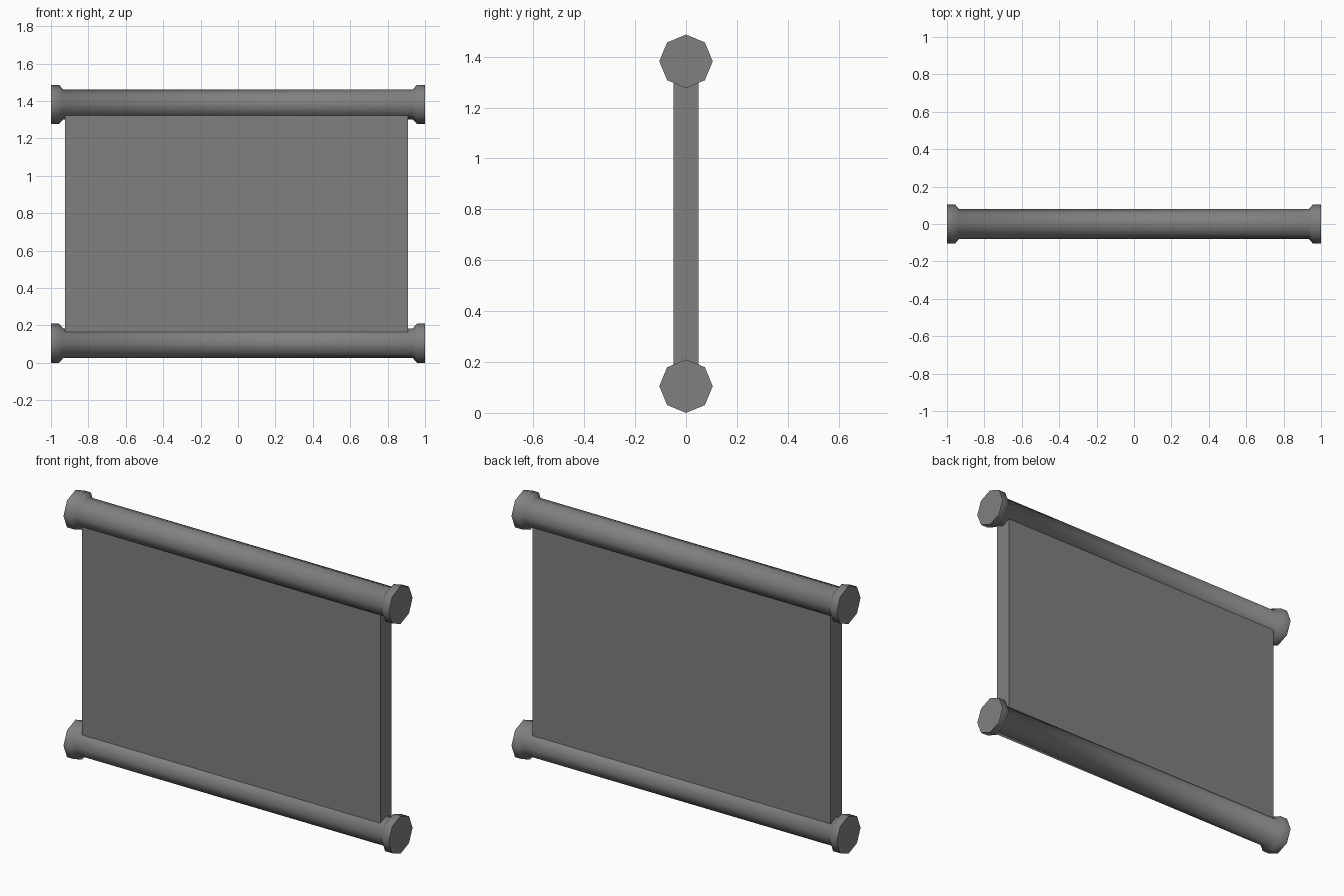
import bpy
import bmesh
from math import cos, sin, tau, radians

cube = bpy.data.objects.get("Cube")
if cube:
    bpy.data.objects.remove(cube)

grey = bpy.data.materials.new("mid_grey")
grey.use_nodes = True
colour = (0.216, 0.216, 0.216, 1)
grey.diffuse_color = colour
grey.node_tree.nodes["Principled BSDF"].inputs["Base Color"].default_value = colour

SIDES = 8
ROD_RADIUS, CAP_RADIUS = 0.08, 0.105
LOW_Z, HIGH_Z = 0.105, 1.382


def finish(name, bm):
    bmesh.ops.recalc_face_normals(bm, faces=bm.faces)
    mesh = bpy.data.meshes.new(name)
    bm.to_mesh(mesh)
    bm.free()
    mesh.materials.append(grey)
    obj = bpy.data.objects.new(name, mesh)
    bpy.context.collection.objects.link(obj)
    return obj


def roller(name, z):
    """Octagonal rod along x with a flared cap at each end."""
    half = [(0.935, ROD_RADIUS), (0.957, CAP_RADIUS), (1.0, CAP_RADIUS)]
    profile = [(-x, r) for x, r in reversed(half)] + half
    bm = bmesh.new()
    rings = [[bm.verts.new((x, r * cos(tau * i / SIDES), z + r * sin(tau * i / SIDES)))
              for i in range(SIDES)] for x, r in profile]
    for a, b in zip(rings, rings[1:]):
        for i in range(SIDES):
            j = (i + 1) % SIDES
            bm.faces.new((a[i], a[j], b[j], b[i]))
    bm.faces.new(rings[0])
    bm.faces.new(rings[-1])
    obj = finish(name, bm)
    bpy.ops.object.select_all(action="DESELECT")
    obj.select_set(True)
    bpy.context.view_layer.objects.active = obj
    bpy.ops.object.shade_smooth_by_angle(angle=radians(47))


# Rollers at the bottom and top
roller("bottom_roller", LOW_Z)
roller("top_roller", HIGH_Z)

# Sheet held between the rollers
bm = bmesh.new()
bmesh.ops.create_cube(bm, size=1)
bmesh.ops.scale(bm, vec=(1.835, 0.1, HIGH_Z - LOW_Z), verts=bm.verts)
bmesh.ops.translate(bm, vec=(-0.0075, 0, (LOW_Z + HIGH_Z) / 2), verts=bm.verts)
finish("sheet", bm)
